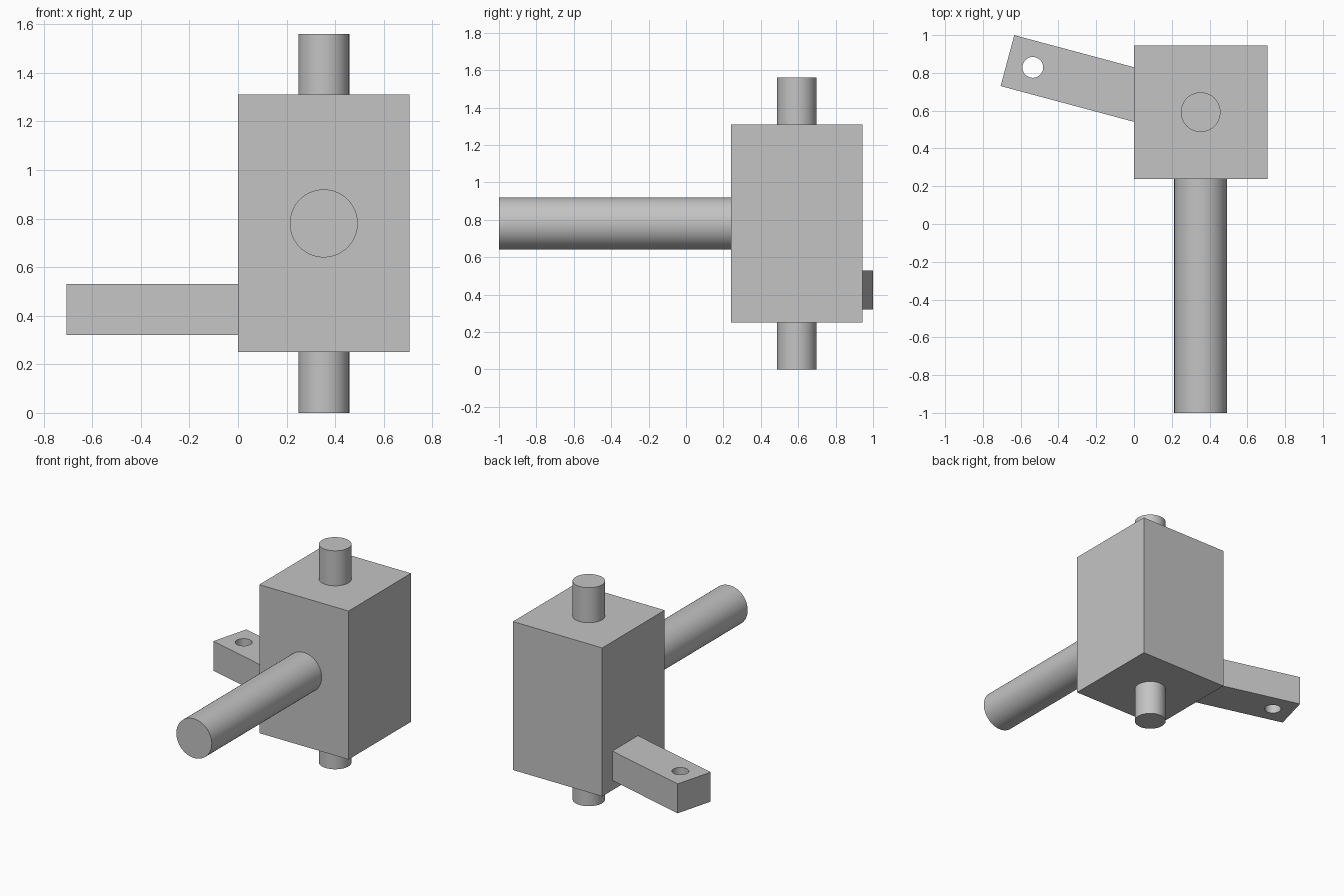
import bpy
from math import radians, cos, sin

default_cube = bpy.data.objects.get("Cube")
if default_cube:
    bpy.data.objects.remove(default_cube, do_unlink=True)

grey = bpy.data.materials.new("plain grey")
grey.use_nodes = True
colour = (0.55, 0.55, 0.55, 1)
grey.diffuse_color = colour
grey.node_tree.nodes["Principled BSDF"].inputs["Base Color"].default_value = colour


def finish(name):
    obj = bpy.context.object
    obj.name = name
    obj.data.materials.append(grey)
    return obj


def box(name, centre, size, turn=0):
    bpy.ops.mesh.primitive_cube_add(size=1, location=centre, rotation=(0, 0, turn))
    obj = finish(name)
    obj.scale = size
    bpy.ops.object.transform_apply(location=False, rotation=False, scale=True)
    return obj


def rod(name, centre, radius, length, tilt=0):
    bpy.ops.mesh.primitive_cylinder_add(vertices=64, radius=radius, depth=length,
                                        location=centre, rotation=(tilt, 0, 0))
    obj = finish(name)
    bpy.ops.object.shade_smooth_by_angle(angle=radians(30))
    return obj


# Main block with its vertical pins
px, py = 0.353, 0.592
box("main_block", (px, py, 0.78), (0.705, 0.705, 1.06))
rod("upper_pin", (px, py, 1.425), 0.105, 0.27)
rod("lower_pin", (px, py, 0.135), 0.105, 0.27)

# Horizontal shaft reaching to the front
rod("front_shaft", (px, -0.37, 0.78), 0.14, 1.26, radians(90))

# Angled side arm, running from its outer end into the block
turn = radians(-15)
length = 0.9
end_x, end_y, arm_z = -0.67, 0.865, 0.425


def along(d):
    return (end_x + d * cos(turn), end_y + d * sin(turn), arm_z)


arm = box("side_arm", along(length / 2), (length, 0.279, 0.21), turn)

# Hole through the arm
cutter = rod("hole_cutter", along(0.139), 0.055, 0.5)
cutter.hide_render = True
hole = arm.modifiers.new("hole", "BOOLEAN")
hole.operation = "DIFFERENCE"
hole.solver = "EXACT"
hole.object = cutter
bpy.ops.object.select_all(action="DESELECT")
arm.select_set(True)
bpy.context.view_layer.objects.active = arm
bpy.ops.object.modifier_apply(modifier=hole.name)
bpy.data.objects.remove(cutter, do_unlink=True)
bpy.ops.object.shade_smooth_by_angle(angle=radians(30))
